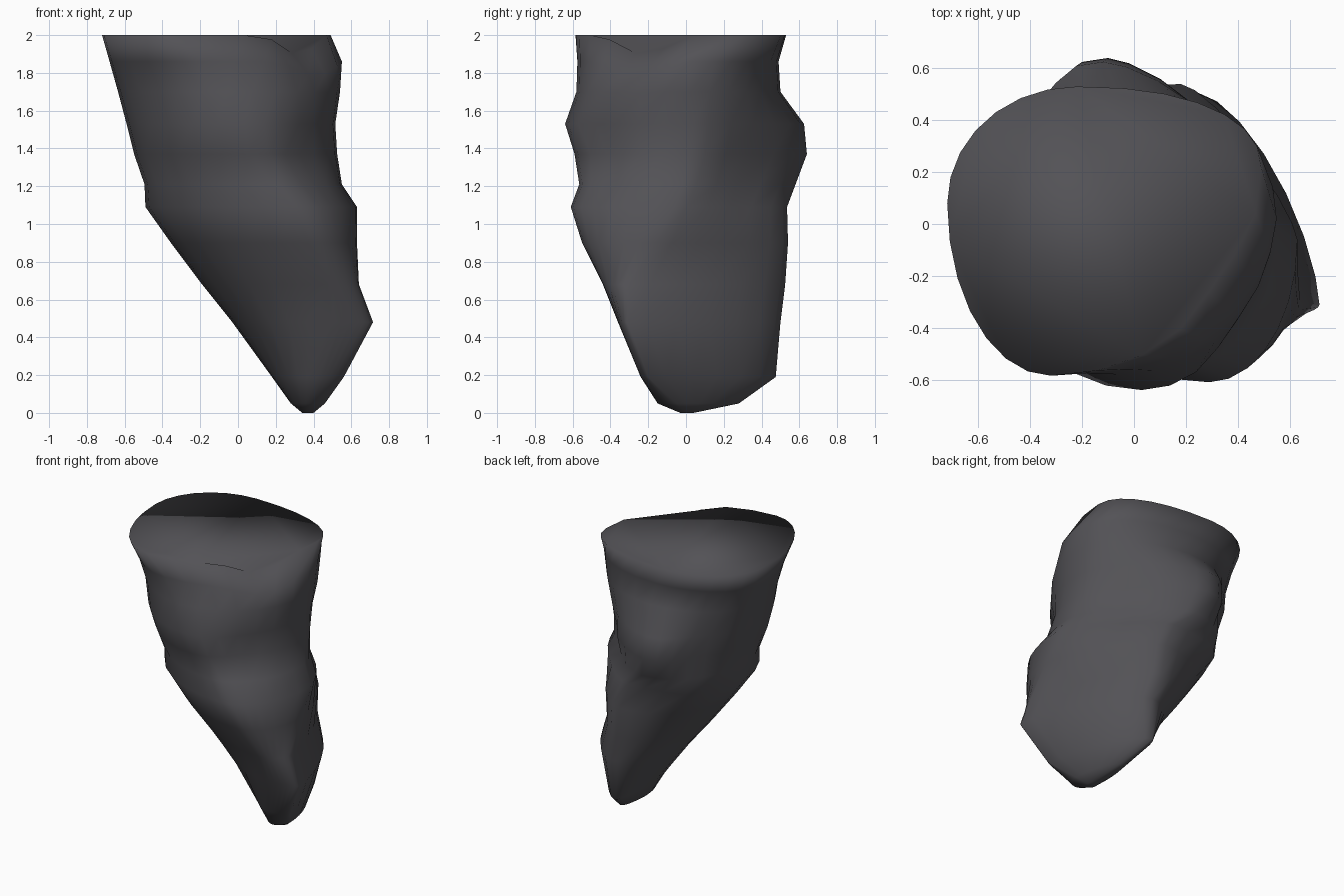
import bpy, bmesh, math
from mathutils import Vector

SIDES = 28

# Rock rings: z, x min, x max, y min, y max, then where each extreme sits:
# y of left, y of right, x of front, x of back, and back-right corner flatness
RINGS = [
    (0.00, 0.34, 0.40, -0.03, 0.04, 0.00, 0.00, 0.37, 0.37, 1.0),
    (0.05, 0.28, 0.46, -0.15, 0.28, 0.05, -0.05, 0.38, 0.33, 1.2),
    (0.19, 0.18, 0.56, -0.24, 0.475, 0.12, -0.20, 0.42, 0.24, 1.3),
    (0.48, -0.03, 0.715, -0.36, 0.50, 0.08, -0.31, 0.50, 0.26, 1.35),
    (0.68, -0.19, 0.64, -0.44, 0.525, 0.05, -0.30, 0.47, 0.20, 1.35),
    (0.90, -0.355, 0.63, -0.55, 0.54, 0.03, -0.16, 0.38, 0.18, 1.4),
    (1.09, -0.49, 0.63, -0.61, 0.535, 0.02, -0.06, 0.29, 0.10, 1.5),
    (1.21, -0.495, 0.55, -0.565, 0.58, 0.02, -0.02, 0.18, -0.05, 1.4),
    (1.37, -0.55, 0.525, -0.59, 0.64, 0.03, 0.02, 0.06, -0.10, 1.35),
    (1.53, -0.59, 0.515, -0.64, 0.625, 0.05, 0.04, 0.03, -0.12, 1.3),
    (1.70, -0.635, 0.54, -0.58, 0.50, 0.06, 0.02, -0.06, -0.06, 1.0),
    (1.86, -0.68, 0.55, -0.575, 0.49, 0.08, 0.02, -0.18, -0.10, 0.9),
    (2.00, -0.72, 0.49, -0.585, 0.53, 0.08, 0.22, -0.32, -0.22, 0.9),
]

# Local dents and bulges: centre, radius, shift
DENTS = [
    ((0.36, 0.32, 1.28), 0.25, (-0.03, -0.03, 0.0)),
    ((0.40, -0.28, 2.00), 0.34, (-0.03, 0.02, -0.11)),
    ((0.30, -0.38, 1.38), 0.28, (-0.03, 0.05, 0.0)),
    ((-0.38, 0.42, 1.45), 0.28, (0.06, -0.07, 0.0)),
    ((-0.26, 0.38, 1.08), 0.22, (-0.04, 0.04, 0.0)),
]


def ring_point(ring, angle):
    z, x0, x1, y0, y1, yl, yr, xf, xb, flat = ring
    c, s = math.cos(angle), math.sin(angle)
    mid_x = xb if s >= 0 else xf
    mid_y = yr if c >= 0 else yl
    power = flat if c >= 0 and s >= 0 else 1.0
    x = mid_x + abs(c) ** power * ((x1 if c >= 0 else x0) - mid_x)
    y = mid_y + abs(s) ** power * ((y1 if s >= 0 else y0) - mid_y)
    p = Vector((x, y, z))
    for centre, radius, shift in DENTS:
        d = (p - Vector(centre)).length / radius
        if d < 1:
            p += Vector(shift) * (1 - d * d) ** 2
    return p


# Rock body lofted through the rings and capped at both ends
bm = bmesh.new()
loops = [[bm.verts.new(ring_point(r, 2 * math.pi * i / SIDES)) for i in range(SIDES)]
         for r in RINGS]
for low, high in zip(loops, loops[1:]):
    for i in range(SIDES):
        j = (i + 1) % SIDES
        bm.faces.new((low[i], low[j], high[j], high[i]))
bm.faces.new(loops[0][::-1])
bm.faces.new(loops[-1])
bmesh.ops.recalc_face_normals(bm, faces=bm.faces)
for f in bm.faces:
    f.smooth = True

mesh = bpy.data.meshes.new("rock")
bm.to_mesh(mesh)
bm.free()
stone = bpy.data.materials.new("dark grey stone")
stone.diffuse_color = (0.086, 0.084, 0.093, 1)
mesh.materials.append(stone)
bpy.context.collection.objects.link(bpy.data.objects.new("rock", mesh))
